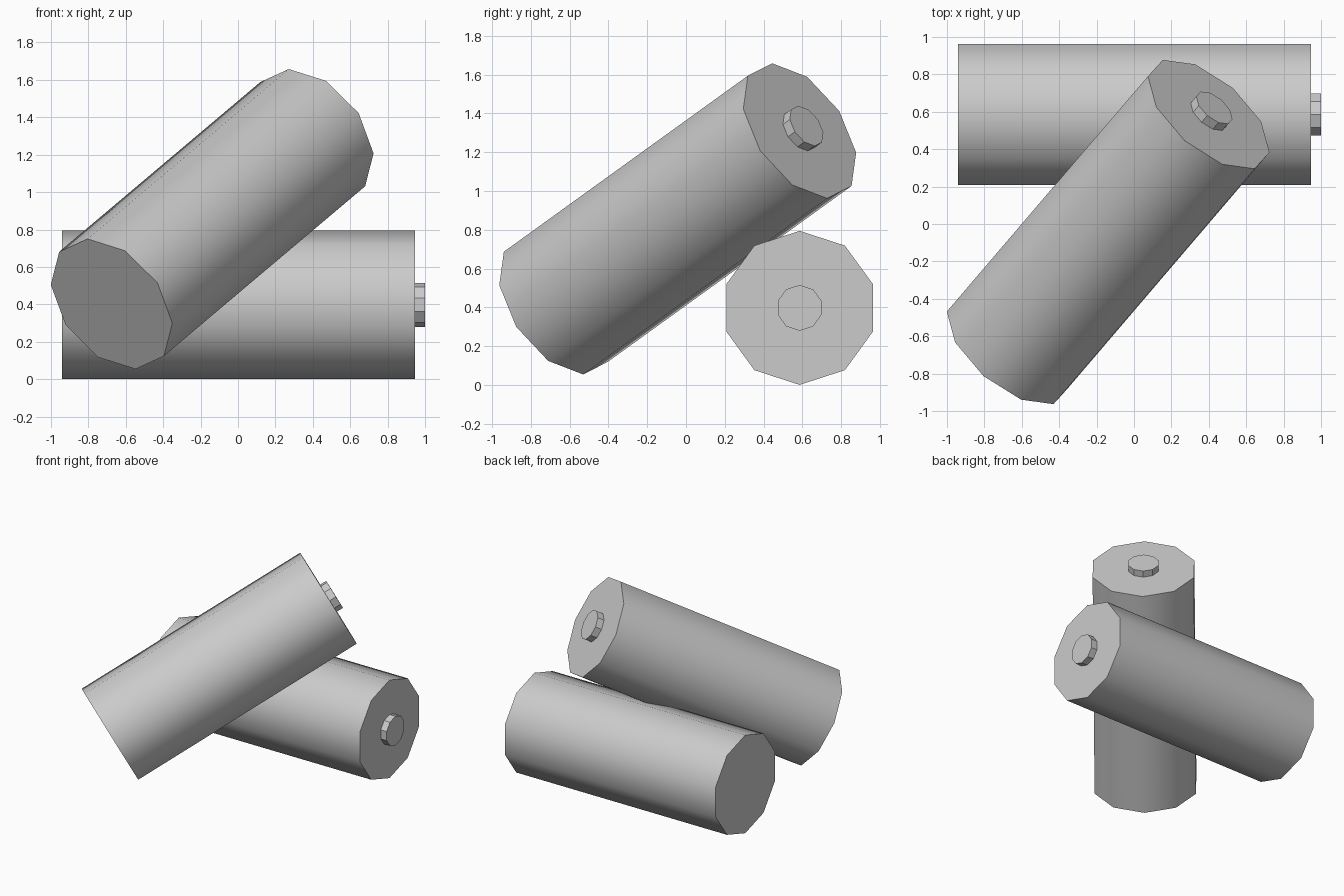
import bpy, math
from mathutils import Vector, Matrix

if "Cube" in bpy.data.objects:
    bpy.data.objects.remove(bpy.data.objects["Cube"])

SIDES, R, LENGTH = 10, 0.397, 1.888
NUB_R, NUB_H = 0.118, 0.053


def prism(name, radius, height, base, frame, smooth):
    """Ten-sided prism rising from base along the frame's local z; a corner lies on local x."""
    ring = [(radius * math.cos(math.tau * i / SIDES),
             radius * math.sin(math.tau * i / SIDES)) for i in range(SIDES)]
    verts = [(x, y, base) for x, y in ring] + [(x, y, base + height) for x, y in ring]
    faces = [(i, (i + 1) % SIDES, (i + 1) % SIDES + SIDES, i + SIDES) for i in range(SIDES)]
    faces += [tuple(reversed(range(SIDES))), tuple(range(SIDES, 2 * SIDES))]
    mesh = bpy.data.meshes.new(name)
    mesh.from_pydata(verts, [], faces)
    obj = bpy.data.objects.new(name, mesh)
    bpy.context.collection.objects.link(obj)
    obj.matrix_world = frame
    if smooth:
        bpy.ops.object.select_all(action='DESELECT')
        obj.select_set(True)
        bpy.context.view_layer.objects.active = obj
        bpy.ops.object.shade_smooth_by_angle(angle=math.radians(40))
    return obj


def battery(name, start, axis, corner):
    """Cell body plus raised terminal, laid along axis with a side corner facing 'corner'."""
    z = Vector(axis).normalized()
    x = Vector(corner)
    x = (x - z * x.dot(z)).normalized()
    y = z.cross(x)
    frame = Matrix.Translation(start) @ Matrix((x, y, z)).transposed().to_4x4()
    prism(name + "_body", R, LENGTH, 0, frame, True)
    prism(name + "_terminal", NUB_R, NUB_H, LENGTH, frame, False)


# cell lying flat along x
battery("lying_battery", (-0.941, 0.586, R), (1, 0, 0), (0, 0, 1))
# cell leaning across the first one
battery("leaning_battery", (-0.676, -0.672, 0.402), (1.077, 1.26, 0.909), (-0.128, -0.141, 0.348))
